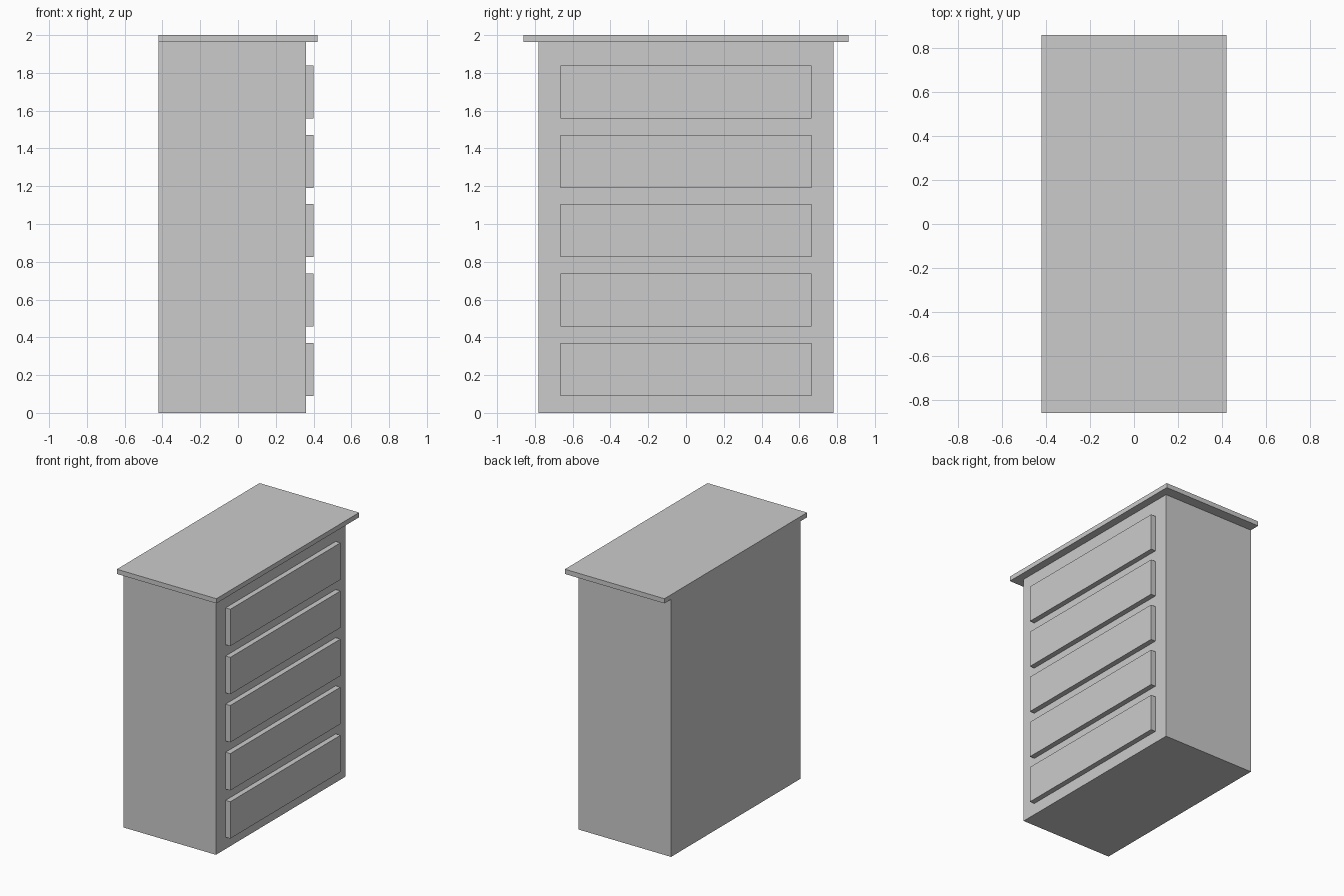
import bpy

if "Cube" in bpy.data.objects:
    bpy.data.objects.remove(bpy.data.objects["Cube"])


def box(name, x, y, z):
    """Box spanning the given (min, max) ranges."""
    lo, hi = zip(x, y, z)
    centre = [(a + b) / 2 for a, b in zip(lo, hi)]
    bpy.ops.mesh.primitive_cube_add(size=1, location=centre)
    ob = bpy.context.object
    ob.name = name
    ob.scale = [b - a for a, b in zip(lo, hi)]
    bpy.ops.object.transform_apply(location=False, rotation=False, scale=True)
    return ob


BACK, FACE, TOP_Z = -0.42, 0.36, 1.964

# Carcass, flush with the top at the back
box("cabinet_body", (BACK, FACE), (-0.78, 0.78), (0, TOP_Z))

# Overhanging top board
box("top_board", (BACK, 0.42), (-0.86, 0.86), (TOP_Z, 2.0))

# Five raised drawer fronts
for i in range(5):
    z = 0.09 + 0.367 * i
    box(f"drawer_front_{i + 1}", (FACE, 0.40), (-0.664, 0.664), (z, z + 0.281))
